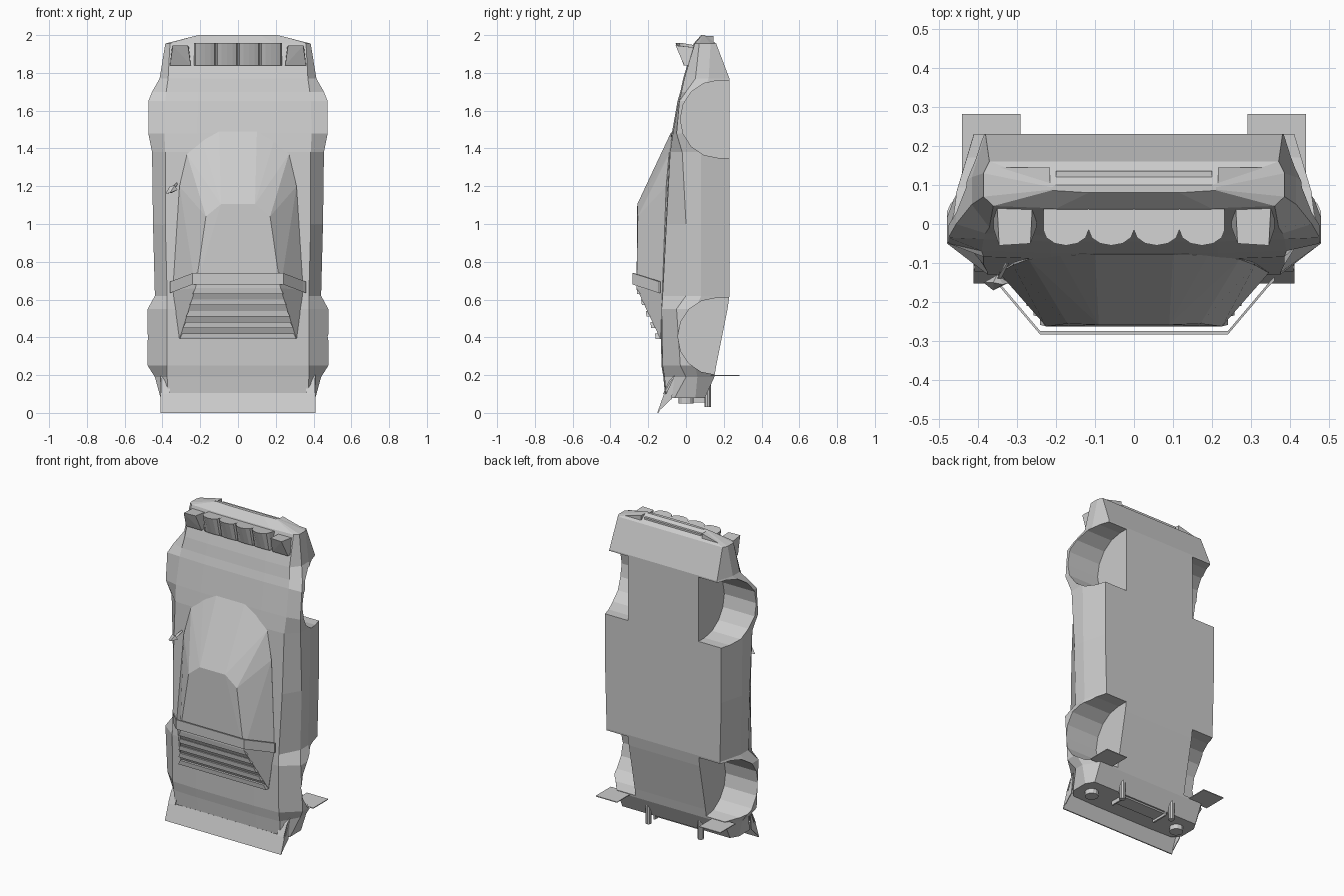
import bpy, bmesh, math

if "Cube" in bpy.data.objects:
    bpy.data.objects.remove(bpy.data.objects["Cube"])

grey = bpy.data.materials.new("grey_paint")
grey.diffuse_color = (0.6, 0.6, 0.6, 1)
grey.use_nodes = True
grey.node_tree.nodes["Principled BSDF"].inputs["Base Color"].default_value = grey.diffuse_color


def mesh(name, verts, faces=None):
    """Object from verts and faces; a convex hull when no faces are given."""
    bm = bmesh.new()
    vs = [bm.verts.new(v) for v in verts]
    if faces is None:
        out = bmesh.ops.convex_hull(bm, input=vs)
        junk = set(out["geom_interior"]) | set(out["geom_unused"])
        bmesh.ops.delete(bm, geom=[v for v in junk if isinstance(v, bmesh.types.BMVert)], context='VERTS')
        bmesh.ops.dissolve_limit(bm, angle_limit=0.01, verts=bm.verts[:], edges=bm.edges[:])
    else:
        for f in faces:
            bm.faces.new([vs[i] for i in f])
    bmesh.ops.recalc_face_normals(bm, faces=bm.faces[:])
    me = bpy.data.meshes.new(name)
    bm.to_mesh(me)
    bm.free()
    me.materials.append(grey)
    ob = bpy.data.objects.new(name, me)
    bpy.context.collection.objects.link(ob)
    return ob


def loft(name, rings):
    """Closed skin through equal-length rings with capped ends."""
    n = len(rings[0])
    faces = [(r * n + i, r * n + (i + 1) % n, (r + 1) * n + (i + 1) % n, (r + 1) * n + i)
             for r in range(len(rings) - 1) for i in range(n)]
    faces += [tuple(range(n)), tuple(range((len(rings) - 1) * n, len(rings) * n))]
    return mesh(name, [p for r in rings for p in r], faces)


def prism(name, yz, x0, x1):
    return loft(name, [[(x, y, z) for y, z in yz] for x in (x0, x1)])


def box(name, x0, x1, y0, y1, z0, z1):
    return prism(name, [(y0, z0), (y1, z0), (y1, z1), (y0, z1)], x0, x1)


def tube(name, x, y, z0, z1, r, n=10):
    ring = [(x + r * math.cos(2 * math.pi * i / n), y + r * math.sin(2 * math.pi * i / n)) for i in range(n)]
    return loft(name, [[(a, b, z) for a, b in ring] for z in (z0, z1)])


def mirrored(points):
    return points + [(-x, y, z) for x, y, z in points]


# Body: z, top y, shoulder x, widest x, its upper y and lower y, floor x, floor y
sections = [
    (2.00, .08, .21, .21, .088, .094, .20, .10),
    (1.955, .04, .36, .385, .07, .13, .37, .16),
    (1.77, -.015, .37, .415, .05, .12, .38, .23),
    (1.70, -.03, .38, .455, .0, .09, .40, .23),
    (1.65, -.045, .385, .475, -.035, .05, .41, .23),
    (1.48, -.075, .39, .475, -.05, .05, .41, .23),
    (1.38, -.09, .385, .455, -.02, .08, .41, .23),
    (1.00, -.11, .385, .45, .0, .08, .41, .23),
    (0.62, -.13, .375, .44, .0, .08, .40, .23),
    (0.55, -.135, .375, .478, -.05, .05, .40, .22),
    (0.25, -.13, .375, .478, -.03, .05, .39, .16),
    (0.19, -.12, .375, .44, .0, .06, .38, .15),
    (0.08, -.11, .37, .41, -.06, .05, .38, .10),
]
rings = []
for z, yt, xs, xw, yu, yl, xb, yb in sections:
    half = [(xs * .55, yt), (xs, yt + .006), (xw, yu), (xw, yl), (xb, yb)]
    rings.append([(x, y, z) for x, y in half] + [(-x, y, z) for x, y in reversed(half)])
body = loft("body", rings)

# Wheel wells cut into the body
cutters = []
for zc, yc, r in ((1.555, .17, .205), (.405, .157, .203)):
    arc = [(yc + .2 * math.cos(a), zc + r * math.sin(a))
           for a in (math.pi / 2 + math.pi * i / 8 for i in range(9))]
    arc += [(.4, zc - r), (.4, zc + r)]
    for s in (-1, 1):
        c = prism("wheel_well_cutter", arc, s * .25, s * .6)
        c.hide_render = True
        cutters.append(c)
        m = body.modifiers.new("well", 'BOOLEAN')
        m.operation, m.solver, m.object = 'DIFFERENCE', 'EXACT', c
bpy.context.view_layer.update()
cut = bpy.data.meshes.new_from_object(body.evaluated_get(bpy.context.evaluated_depsgraph_get()))
body.modifiers.clear()
body.data = cut
for c in cutters:
    bpy.data.objects.remove(c)

# Cabin: roof outline joined to the waistline
mesh("cabin", mirrored([
    (.09, -.258, 1.105), (.17, -.255, 1.04), (.225, -.262, .66),
    (.10, -.077, 1.49), (.19, -.08, 1.44), (.27, -.09, 1.37),
    (.31, -.105, 1.2), (.345, -.125, .65), (.31, -.135, .39), (.3, -.05, .5), (.25, -.05, 1.3)]))

# Rear window louvres, stepping down and widening
for i in range(5):
    t = i / 4
    z, y, w = .63 - .06 * i, -.258 + .098 * t, .24 + .07 * t
    mesh("louvre_slat", mirrored([(w - .015, y - .004, z + .03), (w, y, z - .0),
                                  (w, y + .035, z), (w - .015, y + .03, z + .03)]))

# Roof hoop spoiler
hoop = [(-.36, -.135, .635), (-.345, -.15, .64), (-.24, -.274, .68),
        (.24, -.274, .68), (.345, -.15, .64), (.36, -.135, .635)]
loft("hoop_spoiler", [[(x, y, z), (x, y - .009, z), (x, y - .009, z + .06), (x, y, z + .06)]
                      for x, y, z in hoop])

# Headlamp pods: four joined round-bottomed lamps and two square outer ones
for i in range(4):
    xc = -.174 + .116 * i
    arc = [(xc - .058 * math.cos(math.pi * k / 6), math.sin(math.pi * k / 6)) for k in range(7)]
    top = [(x, -.015 - .04 * s, 1.957) for x, s in arc] + [(xc + .058, .055, 1.945), (xc - .058, .055, 1.945)]
    low = [(x, -.004 - .008 * s, 1.84) for x, s in arc] + [(xc + .058, .03, 1.84), (xc - .058, .03, 1.84)]
    loft("headlamp", [top, low])
for s in (-1, 1):
    mesh("outer_lamp", [(s * x, y, z) for x, y, z in (
        (.265, -.05, 1.945), (.345, -.055, 1.945), (.26, .05, 1.935), (.35, .045, 1.935),
        (.25, -.01, 1.84), (.36, -.01, 1.84), (.25, .03, 1.84), (.36, .03, 1.84))])
    # Bumper lamp, rear lamp, exhaust, mud flap and lip end on each side
    mesh("bumper_lamp", [(s * x, y, z) for x in (.215, .375) for y in (.095, .145)
                         for z in (1.94, 2.0 - (x - .2) * .26)])
    tube("rear_lamp", s * .32, 0, .05, .085, .04, 12)
    tube("exhaust_pipe", s * .185, .115, .03, .2, .018)
    box("mud_flap", s * .29, s * .44, .13, .282, .195, .2)
    prism("lip_end", [(-.15, .004), (-.06, .2), (-.075, .075)], s * .405, s * .41)
    prism("lip_corner", [(-.118, .1), (-.122, .1), (-.09, .17), (-.06, .2)], s * .36, s * .408)

# Grille panel, front lower bar, tail lip and number panel
box("grille_panel", -.2, .2, .098, .135, 1.94, 1.985)
prism("tail_lip", [(-.105, .1), (-.115, .105), (-.152, 0), (-.145, 0)], -.41, .41)
box("rear_panel", -.15, .15, .0, .09, .07, .085)
for x in (-.16, .15):
    box("panel_post", x, x + .01, -.01, .1, .055, .09)

# Single door mirror
mesh("mirror_head", [(x, y, z) for x, y, z in (
    (-.385, -.15, 1.16), (-.36, -.17, 1.165), (-.32, -.15, 1.18), (-.35, -.13, 1.165),
    (-.36, -.15, 1.2), (-.335, -.155, 1.205))])
mesh("mirror_arm", [(-.35, -.14, 1.18), (-.34, -.14, 1.18), (-.345, -.13, 1.2),
                    (-.33, -.1, 1.21), (-.32, -.1, 1.21), (-.325, -.1, 1.22)])
